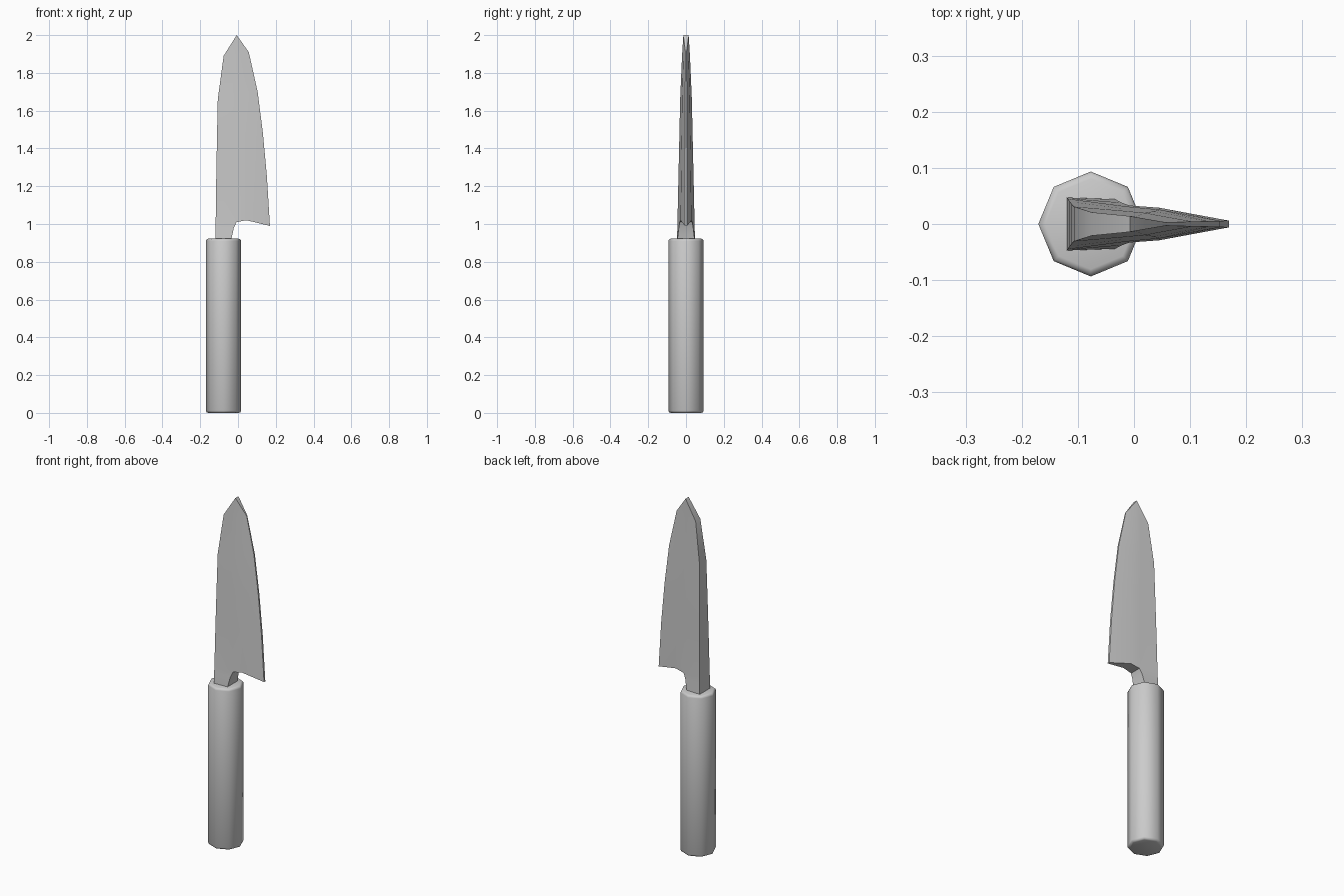
import bpy, bmesh, math
from mathutils import Matrix

if "Cube" in bpy.data.objects:
    bpy.data.objects.remove(bpy.data.objects["Cube"])


def finish(bm, name, angle):
    bmesh.ops.recalc_face_normals(bm, faces=bm.faces)
    mesh = bpy.data.meshes.new(name)
    bm.to_mesh(mesh)
    bm.free()
    ob = bpy.data.objects.new(name, mesh)
    bpy.context.collection.objects.link(ob)
    bpy.ops.object.select_all(action='DESELECT')
    ob.select_set(True)
    bpy.context.view_layer.objects.active = ob
    bpy.ops.object.shade_smooth_by_angle(angle=math.radians(angle))
    return ob


# Handle: octagonal grip with softened ends
bm = bmesh.new()
bmesh.ops.create_cone(bm, cap_ends=True, segments=8, radius1=0.0935, radius2=0.0935,
                      depth=0.922, matrix=Matrix.Translation((-0.077, 0, 0.461)))
rims = [e for e in bm.edges if abs(e.verts[0].co.z - e.verts[1].co.z) < 1e-4]
bmesh.ops.bevel(bm, geom=rims, offset=0.012, segments=2, profile=0.5, affect='EDGES')
finish(bm, "handle", 50)

# Blade: rows of (x, z, half thickness) running from spine to cutting edge
rows = [[(-0.118, 1.02, 0.045), (-0.008, 1.01, 0.033), (0.045, 1.02, 0.029), (0.169, 0.99, 0.006)]]
outline = [((-0.115, 1.25, 0.040), (0.153, 1.25)),
           ((-0.111, 1.47, 0.035), (0.132, 1.48)),
           ((-0.107, 1.66, 0.031), (0.104, 1.70)),
           ((-0.076, 1.89, 0.021), (0.057, 1.91)),
           ((-0.007, 2.00, 0.014), (-0.007, 2.00))]
for (sx, sz, t), (ex, ez) in outline:
    row = []
    for f, k in ((0, 1), (0.38, 0.78), (0.6, 0.64), (1, 0.14)):
        if sx == ex:
            k = 1
        row.append((sx + (ex - sx) * f, sz + (ez - sz) * f, t * k))
    rows.append(row)

# Tang: narrow neck running down into the handle
tang = [[(-0.121, 0.88, 0.048), (-0.045, 0.88, 0.046)],
        [(-0.120, 0.93, 0.047), (-0.033, 0.93, 0.044)],
        [(-0.119, 0.98, 0.046), (-0.022, 0.98, 0.038)]]
rows = tang + rows

bm = bmesh.new()
sides = [[[bm.verts.new((x, s * t, z)) for x, z, t in row] for row in rows] for s in (-1, 1)]
twin = {a: b for ra, rb in zip(*sides) for a, b in zip(ra, rb)}
for grid in sides:
    for lo, hi in zip(grid, grid[1:]):
        for i in range(min(len(lo), len(hi)) - 1):
            bm.faces.new((lo[i], lo[i + 1], hi[i + 1], hi[i]))

# Close spine, heel and cutting edge between the two sides
rim = [e.verts[:] for e in bm.edges if e.is_boundary and e.verts[0] in twin]
for a, b in rim:
    bm.faces.new((a, b, twin[b], twin[a]))
bmesh.ops.remove_doubles(bm, verts=bm.verts, dist=1e-5)
finish(bm, "blade", 40)
